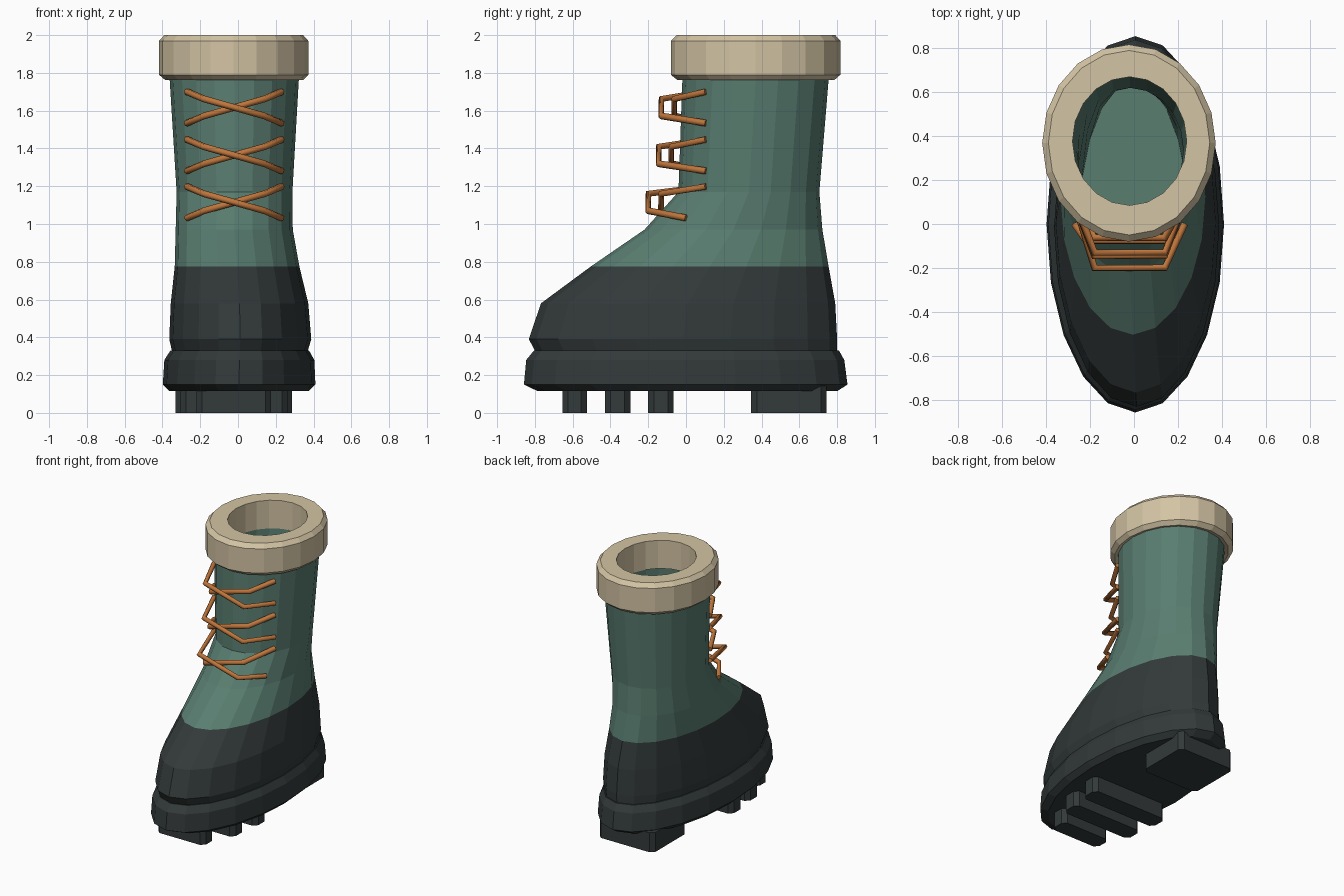
import bpy, bmesh, math
from mathutils import Vector

if "Cube" in bpy.data.objects:
    bpy.data.objects.remove(bpy.data.objects["Cube"])


def material(name, rgb):
    m = bpy.data.materials.new(name)
    m.diffuse_color = (*rgb, 1)
    m.use_nodes = True
    m.node_tree.nodes["Principled BSDF"].inputs["Base Color"].default_value = m.diffuse_color
    return m


GREEN = material("green_canvas", (0.100, 0.205, 0.162))
RUBBER = material("dark_rubber", (0.033, 0.042, 0.042))
CREAM = material("cream_lining", (0.65, 0.55, 0.37))
ORANGE = material("orange_lace", (0.52, 0.18, 0.045))
SIDES = 20


def finish(bm, name, *mats):
    bmesh.ops.recalc_face_normals(bm, faces=bm.faces)
    mesh = bpy.data.meshes.new(name)
    bm.to_mesh(mesh)
    bm.free()
    for m in mats:
        mesh.materials.append(m)
    obj = bpy.data.objects.new(name, mesh)
    bpy.context.collection.objects.link(obj)
    return obj


def loft(rings, closed=False):
    """Join ellipses given as (z, left, right, front, back)."""
    bm = bmesh.new()
    loops = []
    for z, x0, x1, y0, y1 in rings:
        loop = []
        for i in range(SIDES):
            a = 2 * math.pi * i / SIDES
            loop.append(bm.verts.new(((x0 + x1) / 2 + (x1 - x0) / 2 * math.sin(a),
                                      (y0 + y1) / 2 - (y1 - y0) / 2 * math.cos(a), z)))
        loops.append(loop)
    pairs = list(zip(loops, loops[1:]))
    if closed:
        pairs.append((loops[-1], loops[0]))
    else:
        bm.faces.new(loops[0])
        bm.faces.new(loops[-1])
    for a, b in pairs:
        for i in range(SIDES):
            j = (i + 1) % SIDES
            bm.faces.new((a[i], a[j], b[j], b[i]))
    return bm


# Boot upper: outside from sole to top, then the hollow inside down to the insole
OUTER = [
    (0.30, -0.345, 0.365, -0.79, 0.79),
    (0.33, -0.350, 0.370, -0.80, 0.80),
    (0.39, -0.364, 0.388, -0.832, 0.80),
    (0.58, -0.356, 0.372, -0.768, 0.79),
    (0.775, -0.335, 0.325, -0.504, 0.755),
    (0.97, -0.330, 0.290, -0.22, 0.722),
    (1.17, -0.325, 0.288, -0.04, 0.706),
    (1.80, -0.364, 0.324, -0.018, 0.758),
]
INNER = [
    (1.80, -0.285, 0.245, 0.07, 0.68),
    (1.17, -0.260, 0.225, 0.05, 0.62),
    (0.78, -0.260, 0.250, -0.35, 0.63),
    (0.40, -0.250, 0.250, -0.65, 0.65),
]
bm = loft(OUTER + INNER)
bm.faces.ensure_lookup_table()
# Rubber toe and heel shell: the first face bands of the outside
for f in bm.faces[2:2 + SIDES * 4]:
    f.material_index = 1
bm.faces[0].material_index = 1
finish(bm, "boot_upper", GREEN, RUBBER)

# Sole slab with chamfered edges
finish(loft([
    (0.115, -0.362, 0.374, -0.785, 0.80),
    (0.15, -0.398, 0.410, -0.858, 0.855),
    (0.28, -0.390, 0.404, -0.846, 0.838),
    (0.33, -0.358, 0.376, -0.805, 0.81),
]), "sole", RUBBER)

# Padded cuff ring
finish(loft([
    (1.762, -0.385, 0.345, -0.045, 0.785),
    (1.79, -0.418, 0.372, -0.080, 0.817),
    (1.97, -0.418, 0.372, -0.080, 0.817),
    (2.00, -0.390, 0.345, -0.050, 0.790),
    (2.00, -0.280, 0.240, 0.085, 0.670),
    (1.79, -0.280, 0.240, 0.085, 0.670),
], closed=True), "cuff", CREAM)


def tread(name, x0, x1, y0, y1, top, c):
    """Block with chamfered vertical corners."""
    bm = bmesh.new()
    outline = [(x0 + c, y0), (x1 - c, y0), (x1, y0 + c), (x1, y1 - c),
               (x1 - c, y1), (x0 + c, y1), (x0, y1 - c), (x0, y0 + c)]
    face = bm.faces.new([bm.verts.new((x, y, 0)) for x, y in outline])
    ext = bmesh.ops.extrude_face_region(bm, geom=[face])
    for v in ext["geom"]:
        if isinstance(v, bmesh.types.BMVert):
            v.co.z = top
    finish(bm, name, RUBBER)


# Tread bars and heel block
tread("toe_tread", -0.22, 0.175, -0.655, -0.525, 0.14, 0.03)
tread("middle_tread", -0.305, 0.262, -0.43, -0.295, 0.14, 0.03)
tread("arch_tread", -0.33, 0.287, -0.20, -0.065, 0.14, 0.03)
tread("heel_block", -0.25, 0.21, 0.345, 0.745, 0.145, 0.03)


def lace(name, points):
    """Thin six-sided tube along a bent path."""
    curve = bpy.data.curves.new(name, "CURVE")
    curve.dimensions = "3D"
    curve.bevel_depth = 0.018
    curve.bevel_resolution = 1
    curve.use_fill_caps = True
    spline = curve.splines.new("POLY")
    spline.points.add(len(points) - 1)
    for p, co in zip(spline.points, points):
        p.co = (*co, 1)
    curve.materials.append(ORANGE)
    obj = bpy.data.objects.new(name, curve)
    bpy.context.collection.objects.link(obj)


# Crossed laces: an outer and an inner strand for each pair
ROWS = [(1.617, -0.13, 0.105), (1.364, -0.145, 0.105), (1.115, -0.20, 0.0)]
for n, (z, y, low_y) in enumerate(ROWS, 1):
    for name, side, depth in (("outer", 1, y), ("inner", -1, y + 0.068)):
        lace(f"lace_{name}_{n}", [
            (-0.02 - side * 0.25, 0.105, z + 0.083),
            (-0.02 - side * 0.16, depth, z + 0.045),
            (-0.02 + side * 0.16, depth, z - 0.045),
            (-0.02 + side * 0.25, low_y, z - 0.083),
        ])
